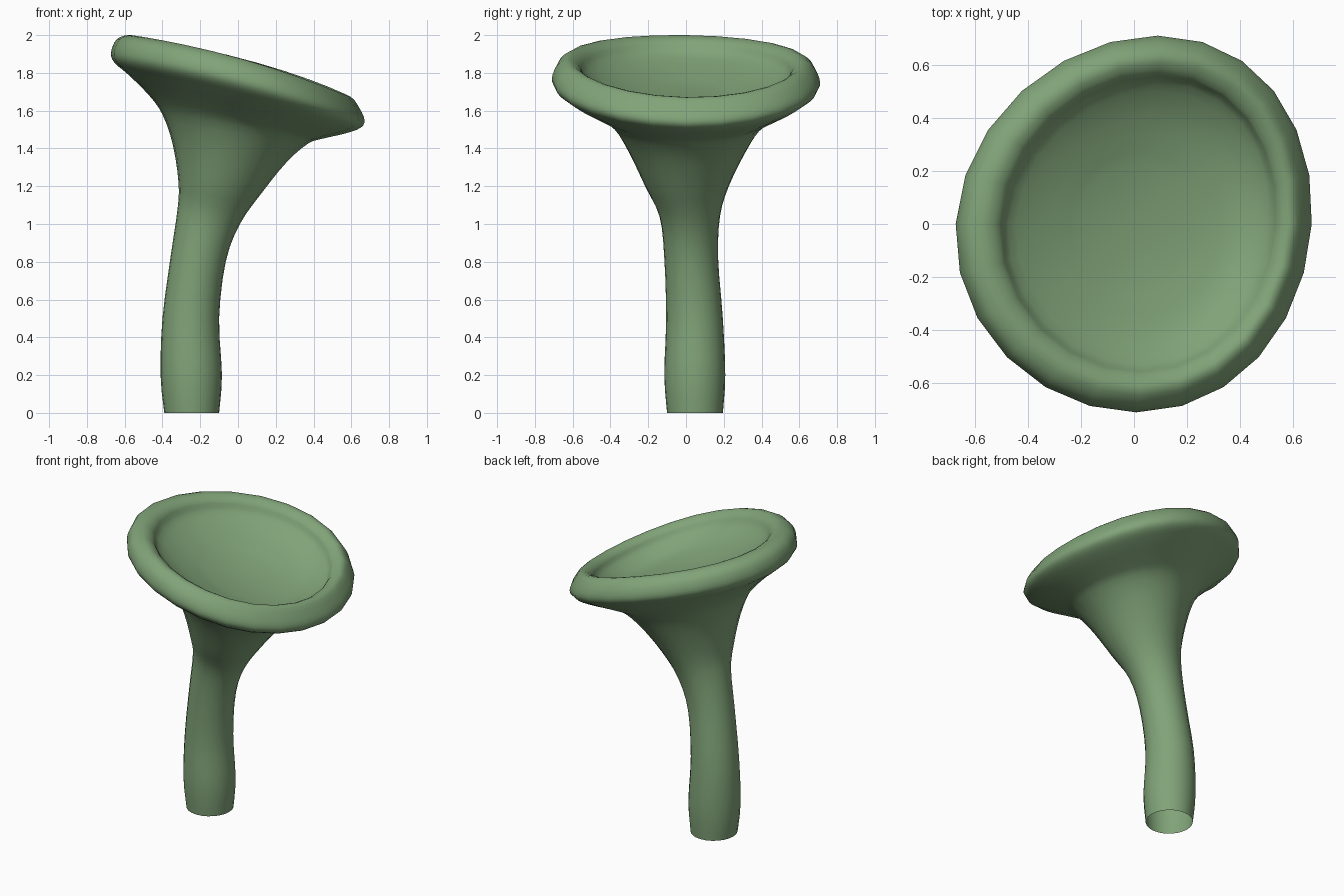
import bpy, bmesh, math

if "Cube" in bpy.data.objects:
    bpy.data.objects.remove(bpy.data.objects["Cube"])

SIDES = 24
STEPS = 3

# cross-sections: left point (x, z), right point (x, z), y min, y max
SECTIONS = [
    # stem
    (-.39, 0, -.10, 0, -.10, .195),
    (-.41, .2, -.085, .2, -.115, .208),
    (-.40, .5, -.10, .5, -.105, .195),
    (-.355, .84, -.065, .8, -.115, .17),
    (-.32, 1.08, .01, 1.0, -.14, .18),
    (-.315, 1.22, .13, 1.17, -.215, .225),
    (-.345, 1.42, .26, 1.33, -.305, .315),
    # flared underside
    (-.40, 1.58, .37, 1.425, -.39, .40),
    (-.47, 1.68, .44, 1.45, -.485, .49),
    (-.58, 1.79, .57, 1.48, -.62, .62),
    # rounded rim
    (-.655, 1.855, .65, 1.51, -.69, .69),
    (-.672, 1.91, .67, 1.55, -.71, .71),
    (-.64, 1.98, .645, 1.61, -.685, .685),
    (-.57, 2.0, .60, 1.67, -.625, .63),
    (-.51, 1.97, .545, 1.655, -.57, .57),
    # hollow dish
    (-.475, 1.905, .51, 1.61, -.53, .535),
    (-.36, 1.825, .39, 1.57, -.41, .41),
    (-.20, 1.735, .22, 1.595, -.22, .22),
]
DISH_CENTRE = (.01, 0, 1.65)


def smooth_between(a, b, c, d, t):
    """Catmull-Rom blend of four cross-sections."""
    return [.5 * (2 * q + (r - p) * t + (2 * p - 5 * q + 4 * r - s) * t * t
                  + (3 * q - p - 3 * r + s) * t ** 3)
            for p, q, r, s in zip(a, b, c, d)]


# denser stack of cross-sections
rows = []
last = len(SECTIONS) - 1
for i in range(last):
    quad = [SECTIONS[min(max(i + k, 0), last)] for k in (-1, 0, 1, 2)]
    rows += [smooth_between(*quad, k / STEPS) for k in range(STEPS)]
rows.append(SECTIONS[-1])

# loft the rings; the rim is bowed up and sideways a little at its front and back
bm = bmesh.new()
rings = []
for xl, zl, xr, zr, y0, y1 in rows:
    ring = []
    half = (y1 - y0) / 2
    bow = min(max((half - .2) / .45, 0), 1)
    for k in range(SIDES):
        a = 2 * math.pi * k / SIDES
        c, s = math.cos(a), math.sin(a)
        x = (xl + xr) / 2 + (xr - xl) / 2 * c + bow * (.04 * s + .05 * s * s)
        y = (y0 + y1) / 2 + half * s
        z = (zl + zr) / 2 + (zr - zl) / 2 * c + bow * (.03 * s * s - .01 * s)
        ring.append(bm.verts.new((x, y, z)))
    rings.append(ring)
for lo, hi in zip(rings, rings[1:]):
    for k in range(SIDES):
        n = (k + 1) % SIDES
        bm.faces.new((lo[k], lo[n], hi[n], hi[k]))

# close the dish; the stem stays open underneath
tip = bm.verts.new(DISH_CENTRE)
for k in range(SIDES):
    bm.faces.new((rings[-1][k], rings[-1][(k + 1) % SIDES], tip))
for f in bm.faces:
    f.smooth = True

mesh = bpy.data.meshes.new("trumpet_stalk")
bm.to_mesh(mesh)
bm.free()
obj = bpy.data.objects.new("trumpet_stalk", mesh)
bpy.context.collection.objects.link(obj)

mat = bpy.data.materials.new("soft_green")
mat.diffuse_color = (.22, .37, .19, 1)
mat.use_nodes = True
mat.node_tree.nodes["Principled BSDF"].inputs["Base Color"].default_value = mat.diffuse_color
mesh.materials.append(mat)
